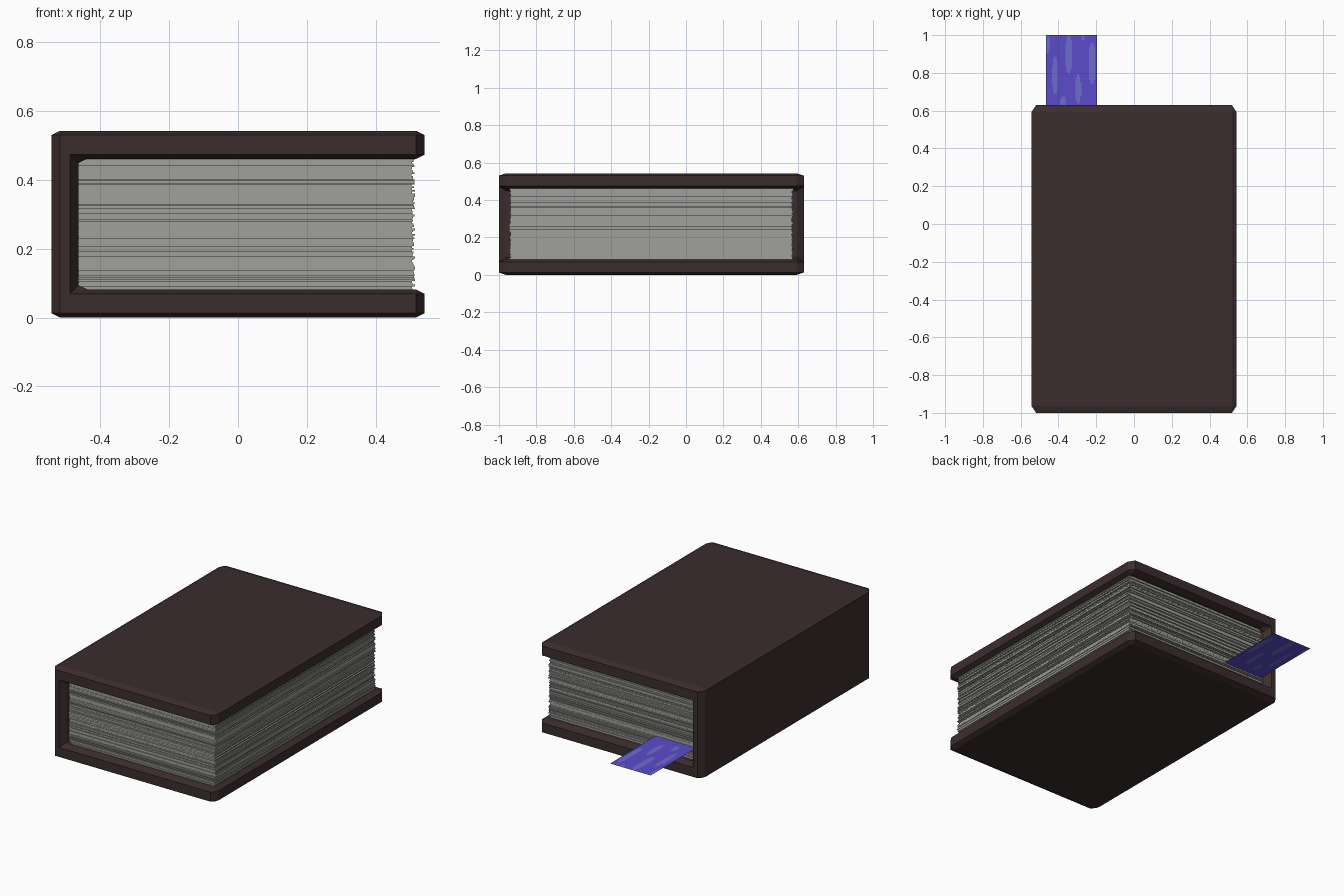
import bpy, bmesh, random
from mathutils import Matrix

if "Cube" in bpy.data.objects:
    bpy.data.objects.remove(bpy.data.objects["Cube"])

random.seed(4)

def material(name, rgb):
    m = bpy.data.materials.new(name)
    m.diffuse_color = (*rgb, 1)
    m.use_nodes = True
    m.node_tree.nodes["Principled BSDF"].inputs["Base Color"].default_value = m.diffuse_color
    return m

def finish(bm, name, *mats):
    me = bpy.data.meshes.new(name)
    bm.to_mesh(me)
    bm.free()
    for m in mats:
        me.materials.append(m)
    ob = bpy.data.objects.new(name, me)
    bpy.context.collection.objects.link(ob)
    return ob

leather = material("dark brown leather", (0.044, 0.026, 0.027))
paper = material("grey paper", (0.35, 0.35, 0.33))
violet = material("violet ribbon", (0.105, 0.073, 0.60))
lilac = material("lilac streak", (0.15, 0.155, 0.60))

HX, HY, HZ = 0.543, 0.815, 0.2715     # half sizes of the book
CY = -0.185                           # book centre in y

# Cover: C-shaped profile, extruded and bevelled in unit space, then stretched
bm = bmesh.new()
ix, iz = -0.855, 0.70
profile = [(-1, -1), (1, -1), (1, -iz), (ix, -iz), (ix, iz), (1, iz), (1, 1), (-1, 1)]
face = bm.faces.new([bm.verts.new((x, -1, z)) for x, z in profile])
ext = bmesh.ops.extrude_face_region(bm, geom=[face])
bmesh.ops.translate(bm, vec=(0, 2, 0),
                    verts=[v for v in ext["geom"] if isinstance(v, bmesh.types.BMVert)])
bmesh.ops.recalc_face_normals(bm, faces=bm.faces)
bmesh.ops.bevel(bm, geom=bm.edges[:], offset=0.046, segments=1, profile=0.5,
                affect='EDGES', clamp_overlap=True)
bmesh.ops.transform(bm, verts=bm.verts,
                    matrix=Matrix.Translation((0, CY, HZ)) @ Matrix.Diagonal((HX, HY, HZ, 1)))
bmesh.ops.recalc_face_normals(bm, faces=bm.faces)
finish(bm, "cover", leather)

# Pages: stack of thin sheets with ragged edges
bm = bmesh.new()
layers, z0, z1 = 75, 0.08, 0.463
step = (z1 - z0) / layers
for i in range(layers):
    jx, jy, ky = (random.uniform(-0.005, 0.005) for _ in range(3))
    xa, xb = -0.468, 0.510 + jx
    ya, yb = -0.942 + jy, 0.570 + ky
    mat = (Matrix.Translation(((xa + xb) / 2, (ya + yb) / 2, z0 + (i + 0.5) * step))
           @ Matrix.Diagonal((xb - xa, yb - ya, step, 1)))
    bmesh.ops.create_cube(bm, size=1, matrix=mat)
finish(bm, "pages", paper)

# Bookmark: flat ribbon, streaks coloured where cells fall inside long ellipses
streaks = [(-.418, .786, .016, .10), (-.344, .90, .020, .105), (-.296, .714, .016, .08),
           (-.270, 1.0, .012, .03), (-.222, .85, .018, .115), (-.376, .64, .016, .035),
           (-.460, .96, .012, .06)]
bm = bmesh.new()
bmesh.ops.create_grid(bm, x_segments=45, y_segments=80, size=1,
                      matrix=Matrix.Translation((-0.33, 0.75, 0.156))
                      @ Matrix.Diagonal((0.135, 0.25, 1, 1)))
for f in bm.faces:
    c = f.calc_center_median()
    f.material_index = int(any(((c.x - x) / rx) ** 2 + ((c.y - y) / ry) ** 2 < 1
                               for x, y, rx, ry in streaks))
finish(bm, "bookmark", violet, lilac)
